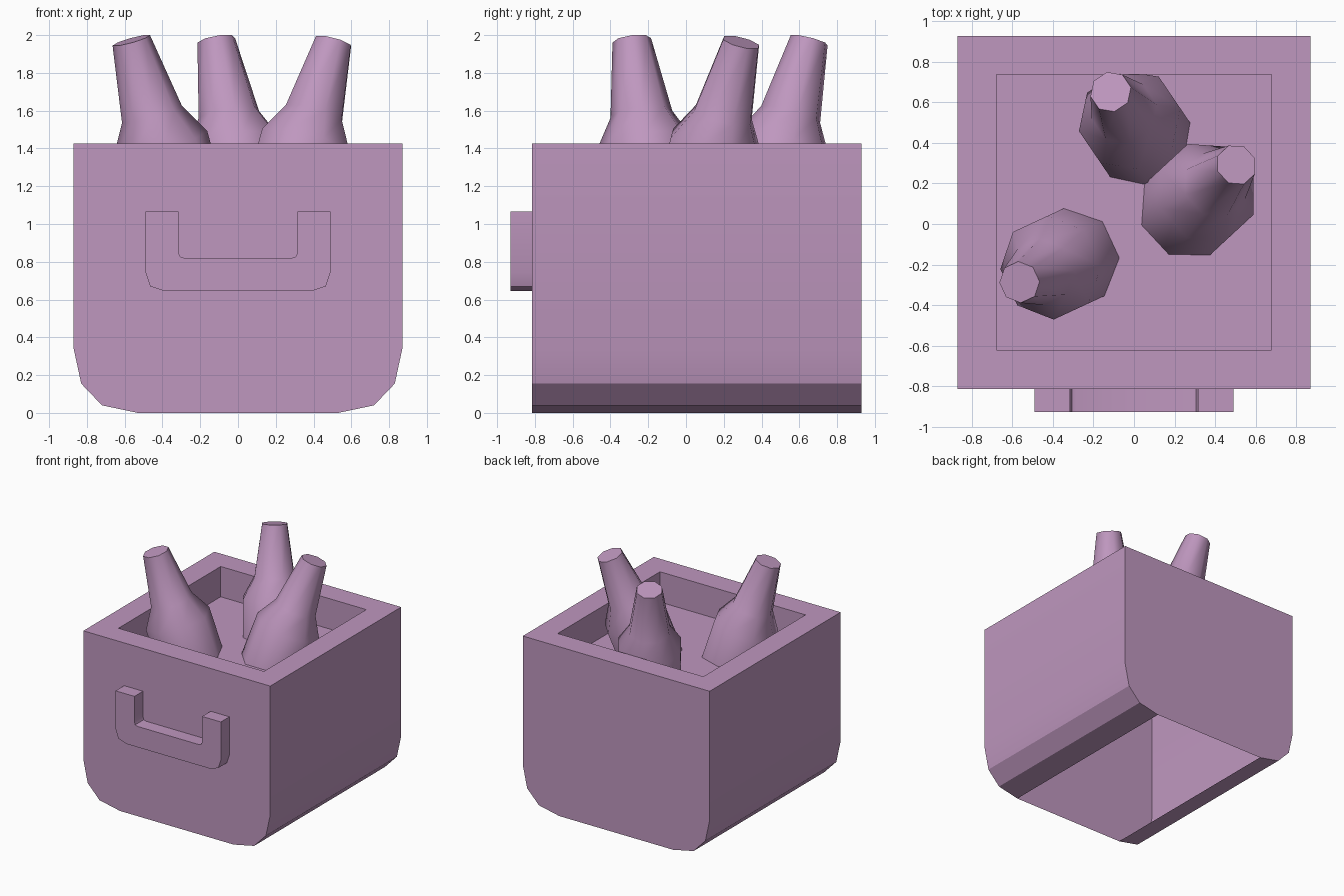
import bpy, bmesh, math
from mathutils import Vector

if "Cube" in bpy.data.objects:
    bpy.data.objects.remove(bpy.data.objects["Cube"])

mat = bpy.data.materials.new("mauve")
mat.diffuse_color = (0.52, 0.31, 0.52, 1)
mat.use_nodes = True
mat.node_tree.nodes["Principled BSDF"].inputs["Base Color"].default_value = mat.diffuse_color


def finish(name, bm, angle):
    mesh = bpy.data.meshes.new(name)
    bm.normal_update()
    bm.to_mesh(mesh)
    bm.free()
    mesh.materials.append(mat)
    ob = bpy.data.objects.new(name, mesh)
    bpy.context.collection.objects.link(ob)
    bpy.ops.object.select_all(action='DESELECT')
    ob.select_set(True)
    bpy.context.view_layer.objects.active = ob
    bpy.ops.object.shade_smooth_by_angle(angle=math.radians(angle))
    return ob


def mirrored(half):
    """Right half of an outline, followed by its mirror image."""
    return half + [(-x, z) for x, z in reversed(half)]


def bridge(bm, a, b, skip=()):
    n = len(a)
    for i in range(n):
        if i not in skip:
            j = (i + 1) % n
            bm.faces.new((a[i], a[j], b[j], b[i]))


# Cooler box: rounded-bottom shell, open underneath, with a recessed floor
Y0, Y1, TOP, FLOOR = -0.814, 0.928, 1.425, 1.17
outline = mirrored([(0.87, TOP), (0.87, 0.34), (0.83, 0.155), (0.72, 0.04), (0.53, 0)])
bm = bmesh.new()
front = [bm.verts.new((x, Y0, z)) for x, z in outline]
back = [bm.verts.new((x, Y1, z)) for x, z in outline]
bm.faces.new(front[::-1])
bm.faces.new(back)
bridge(bm, front, back, skip=(4, 9))
rim = [front[-1], front[0], back[0], back[-1]]
corners = [(-0.678, -0.622), (0.678, -0.622), (0.678, 0.738), (-0.678, 0.738)]
lip = [bm.verts.new((x, y, TOP)) for x, y in corners]
floor = [bm.verts.new((x, y, FLOOR)) for x, y in corners]
bridge(bm, rim, lip)
bridge(bm, lip, floor)
bm.faces.new(floor)
bmesh.ops.recalc_face_normals(bm, faces=bm.faces)
finish("cooler_box", bm, 30)

# U-shaped handle on the front wall
half = [(0.285, 0.82), (0.307, 0.828), (0.315, 0.85), (0.315, 1.065), (0.49, 1.065),
        (0.49, 0.745), (0.465, 0.67), (0.39, 0.645)]
bm = bmesh.new()
near = [bm.verts.new((x, -0.928, z)) for x, z in mirrored(half)]
far = [bm.verts.new((x, Y0, z)) for x, z in mirrored(half)]
bm.faces.new(near)
bridge(bm, near, far)
bmesh.ops.recalc_face_normals(bm, faces=bm.faces)
finish("handle", bm, 30)


# Eight-sided bottles leaning in the box; profile is (distance below top, radius)
PROFILE = [(0, 0.103), (0.41, 0.165), (0.575, 0.258), (0.93, 0.258)]


def bottle(name, top, lean):
    rot = Vector((lean[0], lean[1], 1)).to_track_quat('Z', 'Y')
    bm = bmesh.new()
    rings = []
    for d, r in PROFILE:
        ring = []
        for k in range(8):
            a = math.tau * (k + 0.5) / 8
            p = Vector((r * math.cos(a), r * math.sin(a), -d))
            ring.append(bm.verts.new(Vector(top) + rot @ p))
        rings.append(ring)
    for a, b in zip(rings, rings[1:]):
        bridge(bm, b, a)
    bm.faces.new(rings[0])
    bm.faces.new(rings[-1][::-1])
    finish(name, bm, 50)


bottle("bottle_left", (-0.565, -0.287, 1.972), (-0.28, -0.13))
bottle("bottle_right", (0.505, 0.292, 1.962), (0.27, 0.25))
bottle("bottle_back", (-0.115, 0.652, 1.972), (-0.17, 0.25))
